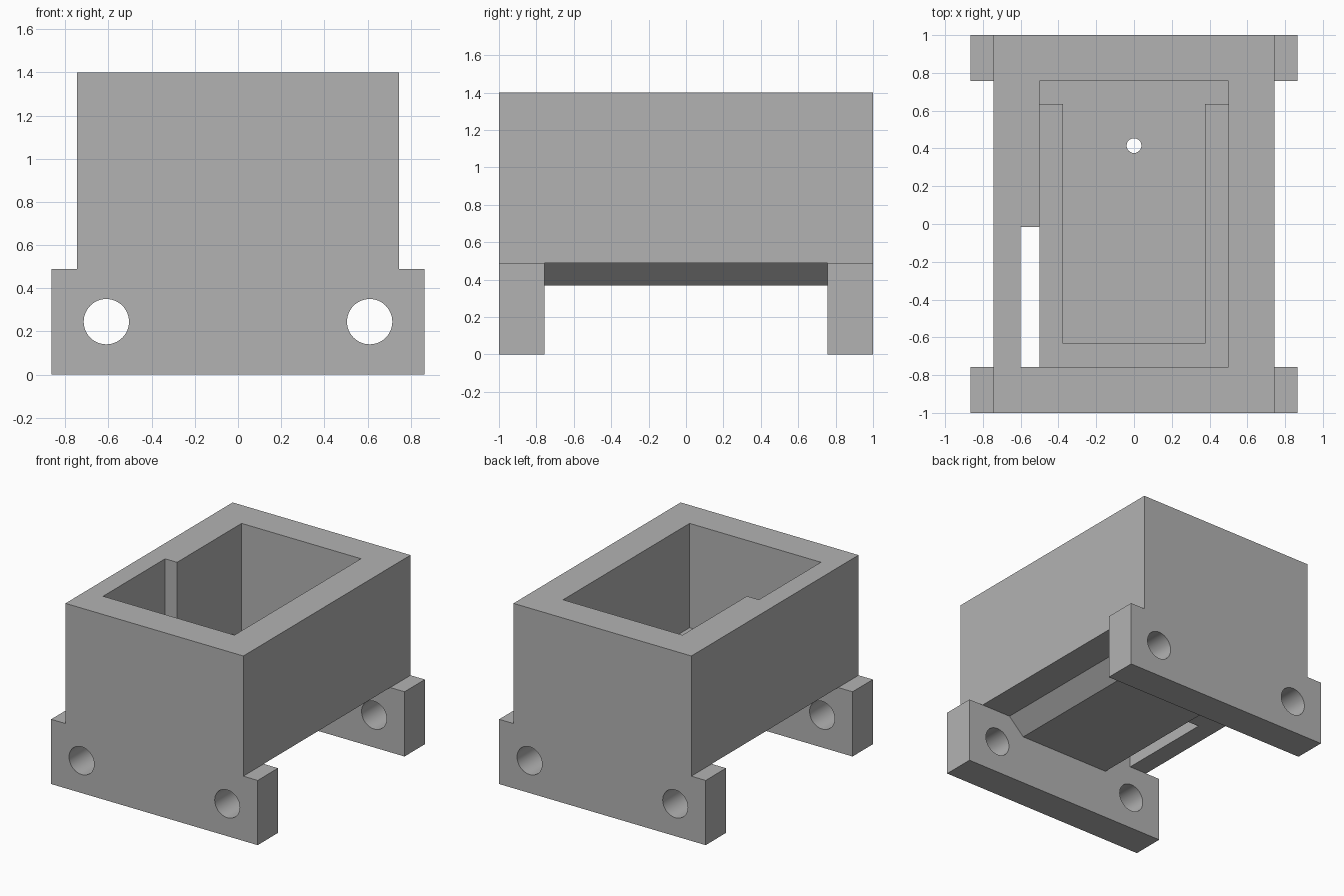
import bpy, bmesh, math
from mathutils import Matrix, Vector

cube = bpy.data.objects.get("Cube")
if cube:
    bpy.data.objects.remove(cube, do_unlink=True)

grey = bpy.data.materials.new("plain grey")
grey.use_nodes = True
colour = (0.45, 0.45, 0.45, 1)
grey.diffuse_color = colour
grey.node_tree.nodes["Principled BSDF"].inputs["Base Color"].default_value = colour


def finish(name, bm):
    bmesh.ops.recalc_face_normals(bm, faces=bm.faces)
    mesh = bpy.data.meshes.new(name)
    bm.to_mesh(mesh)
    bm.free()
    mesh.materials.append(grey)
    obj = bpy.data.objects.new(name, mesh)
    bpy.context.scene.collection.objects.link(obj)
    return obj


def prism(name, half_profile, y0, y1):
    """Extrude a mirrored x-z outline along y."""
    outline = half_profile + [(-x, z) for x, z in reversed(half_profile)]
    bm = bmesh.new()
    face = bm.faces.new([bm.verts.new((x, y0, z)) for x, z in outline])
    new = bmesh.ops.extrude_face_region(bm, geom=[face])["geom"]
    verts = [v for v in new if isinstance(v, bmesh.types.BMVert)]
    bmesh.ops.translate(bm, verts=verts, vec=(0, y1 - y0, 0))
    return finish(name, bm)


def block(name, low, high):
    low, high = Vector(low), Vector(high)
    bm = bmesh.new()
    bmesh.ops.create_cube(bm, size=1)
    bmesh.ops.scale(bm, verts=bm.verts, vec=high - low)
    bmesh.ops.translate(bm, verts=bm.verts, vec=(low + high) / 2)
    return finish(name, bm)


def rod(name, centre, radius, length, axis):
    bm = bmesh.new()
    bmesh.ops.create_cone(bm, cap_ends=True, segments=48, radius1=radius,
                          radius2=radius, depth=length)
    if axis == "Y":
        bmesh.ops.rotate(bm, verts=bm.verts, matrix=Matrix.Rotation(math.pi / 2, 3, "X"))
    bmesh.ops.translate(bm, verts=bm.verts, vec=centre)
    return finish(name, bm)


def cut(target, cutter):
    cutter.hide_render = True
    mod = target.modifiers.new("cut", "BOOLEAN")
    mod.operation = "DIFFERENCE"
    mod.solver = "EXACT"
    mod.object = cutter
    bpy.context.view_layer.objects.active = target
    bpy.ops.object.modifier_apply(modifier=mod.name)
    bpy.data.objects.remove(cutter, do_unlink=True)


TOP, SHOULDER, BELLY = 1.4, 0.49, 0.37
END = 0.757

# Box with wide feet, as one solid
housing = prism("housing", [(0.865, 0), (0.865, SHOULDER), (0.745, SHOULDER), (0.745, TOP)], -1, 1)

# Clear the space between the two foot plates, leaving a bevelled belly
cut(housing, prism("underside_cutter",
                   [(1, -0.2), (1, SHOULDER), (0.5, SHOULDER), (0.375, BELLY)], -END, END))

# Open cavity, ending on a ledge
cut(housing, block("cavity_cutter", (-0.5, -END, 0.61), (0.5, END, 1.6)))

# Deeper floor inside the ledge, widening at the back
cut(housing, block("floor_cutter", (-0.375, -0.632, 0.5), (0.375, END, 0.8)))
cut(housing, block("back_floor_cutter", (-0.5, 0.635, 0.5), (0.5, END, 0.8)))

# Side slot through the full height
cut(housing, block("slot_cutter", (-0.6, -END, 0.2), (-0.5, -0.015, 1.6)))

# Drain hole and mounting holes
cut(housing, rod("drain_cutter", (0, 0.415, 0.5), 0.039, 0.6, "Z"))
for x in (-0.61, 0.61):
    cut(housing, rod("mount_cutter", (x, 0, 0.245), 0.105, 3, "Y"))

# Smooth hole walls, sharp box edges
bpy.ops.object.select_all(action="DESELECT")
housing.select_set(True)
bpy.context.view_layer.objects.active = housing
bpy.ops.object.shade_smooth_by_angle(angle=math.radians(30))
